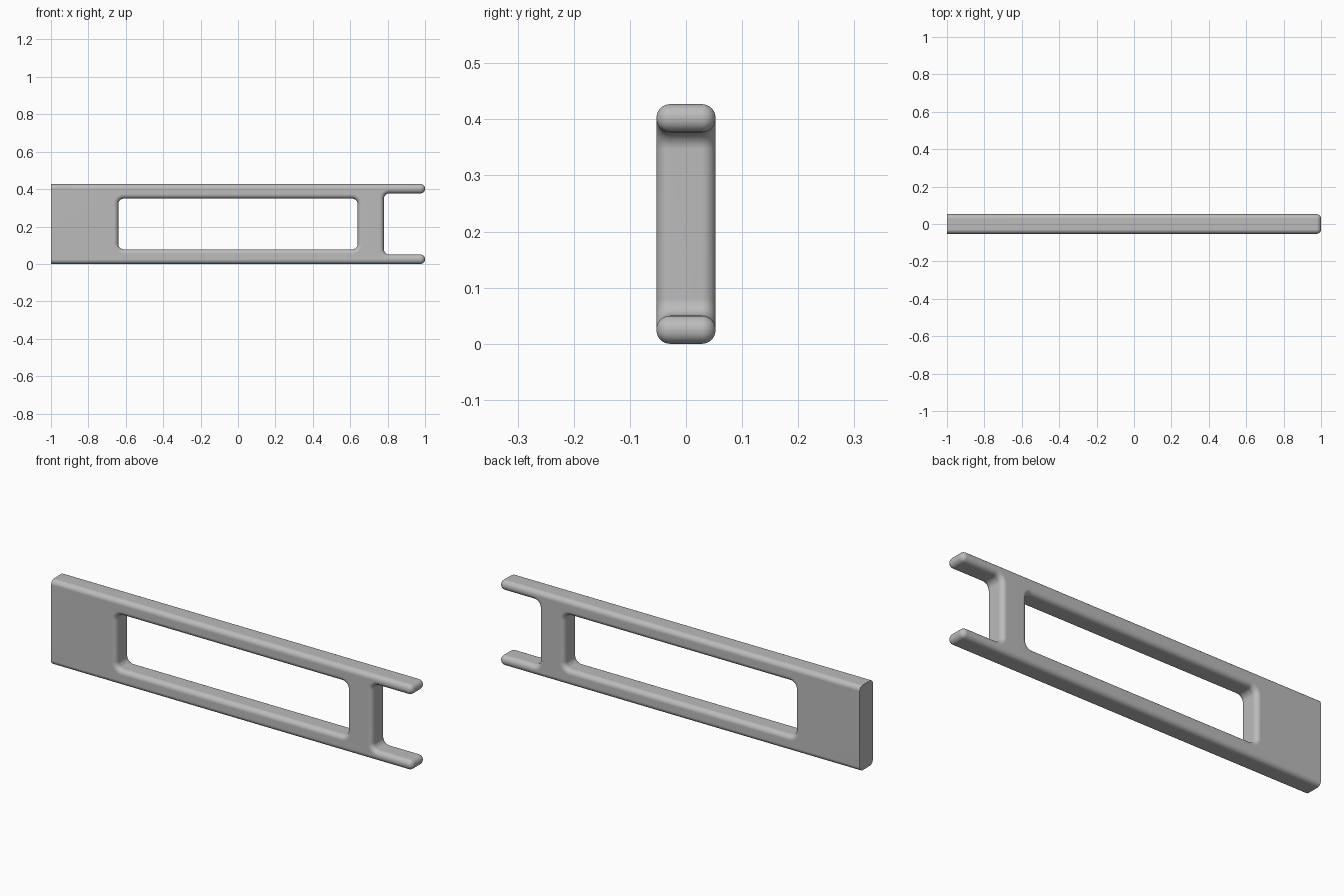
import bpy, bmesh, math
from mathutils import Vector

cube = bpy.data.objects.get("Cube")
if cube:
    bpy.data.objects.remove(cube, do_unlink=True)

HEIGHT, HALF_DEPTH = 0.427, 0.0525
EDGE_R, INNER_R, STEPS = 0.024, 0.03, 8
BAR, NOTCH_X = 0.05, 0.78
WIN_X, WIN_Z = 0.64, 0.078


def outline(corners, inset):
    """Filleted right-angled outline, pulled into the material by inset."""
    pts = []
    for i, v in enumerate(corners):
        v = Vector(v)
        a = (v - Vector(corners[i - 1])).normalized()
        b = (Vector(corners[(i + 1) % len(corners)]) - v).normalized()
        if v.x <= -1:  # plain cut end keeps square corners
            pts.append(v + Vector((0, inset if v.y < HEIGHT / 2 else -inset)))
            continue
        convex = a.cross(b) > 0
        r = EDGE_R if convex else INNER_R
        centre = v + (b - a) * r
        r += -inset if convex else inset
        for k in range(STEPS + 1):
            t = math.pi / 2 * k / STEPS
            pts.append(centre + (a * math.sin(t) - b * math.cos(t)) * r)
    return pts


# Rounded edge section: (inset, y) from front face to back face
front = []
for k in range(STEPS + 1):
    t = math.pi / 2 * k / STEPS
    front.append((EDGE_R * (1 - math.sin(t)), -HALF_DEPTH + EDGE_R * (1 - math.cos(t))))
section = front + [(d, -y) for d, y in reversed(front)]

# Outer contour with forked end, and the long window
top = HEIGHT - BAR
body = [(-1, 0), (1, 0), (1, BAR), (NOTCH_X, BAR),
        (NOTCH_X, top), (1, top), (1, HEIGHT), (-1, HEIGHT)]
window = [(-WIN_X, WIN_Z), (-WIN_X, HEIGHT - WIN_Z),
          (WIN_X, HEIGHT - WIN_Z), (WIN_X, WIN_Z)]

bm = bmesh.new()
for corners in (body, window):
    rings = [[bm.verts.new((p.x, y, p.y)) for p in outline(corners, d)]
             for d, y in section]
    for r0, r1 in zip(rings, rings[1:]):
        for i in range(len(r0)):
            bm.faces.new((r0[i - 1], r0[i], r1[i], r1[i - 1]))
bmesh.ops.remove_doubles(bm, verts=bm.verts, dist=1e-5)

# Flat front and back faces around the window
for side in (-1, 1):
    rim = [e for e in bm.edges if e.is_boundary
           and all(v.co.y * side > HALF_DEPTH - 1e-4 for v in e.verts)]
    bmesh.ops.triangle_fill(bm, edges=rim, use_beauty=True, normal=(0, side, 0))
bmesh.ops.recalc_face_normals(bm, faces=bm.faces)

mesh = bpy.data.meshes.new("forked_frame")
bm.to_mesh(mesh)
bm.free()
frame = bpy.data.objects.new("forked_frame", mesh)
bpy.context.collection.objects.link(frame)

# Plain grey material
grey = bpy.data.materials.new("plain_grey")
grey.use_nodes = True
colour = (0.5, 0.5, 0.5, 1)
grey.diffuse_color = colour
grey.node_tree.nodes["Principled BSDF"].inputs["Base Color"].default_value = colour
mesh.materials.append(grey)

# Smooth fillets, crisp cut end, clean flat faces
bpy.context.view_layer.objects.active = frame
frame.select_set(True)
bpy.ops.object.shade_smooth_by_angle(angle=math.radians(35))
weighted = frame.modifiers.new("weighted_normals", 'WEIGHTED_NORMAL')
weighted.keep_sharp = True
